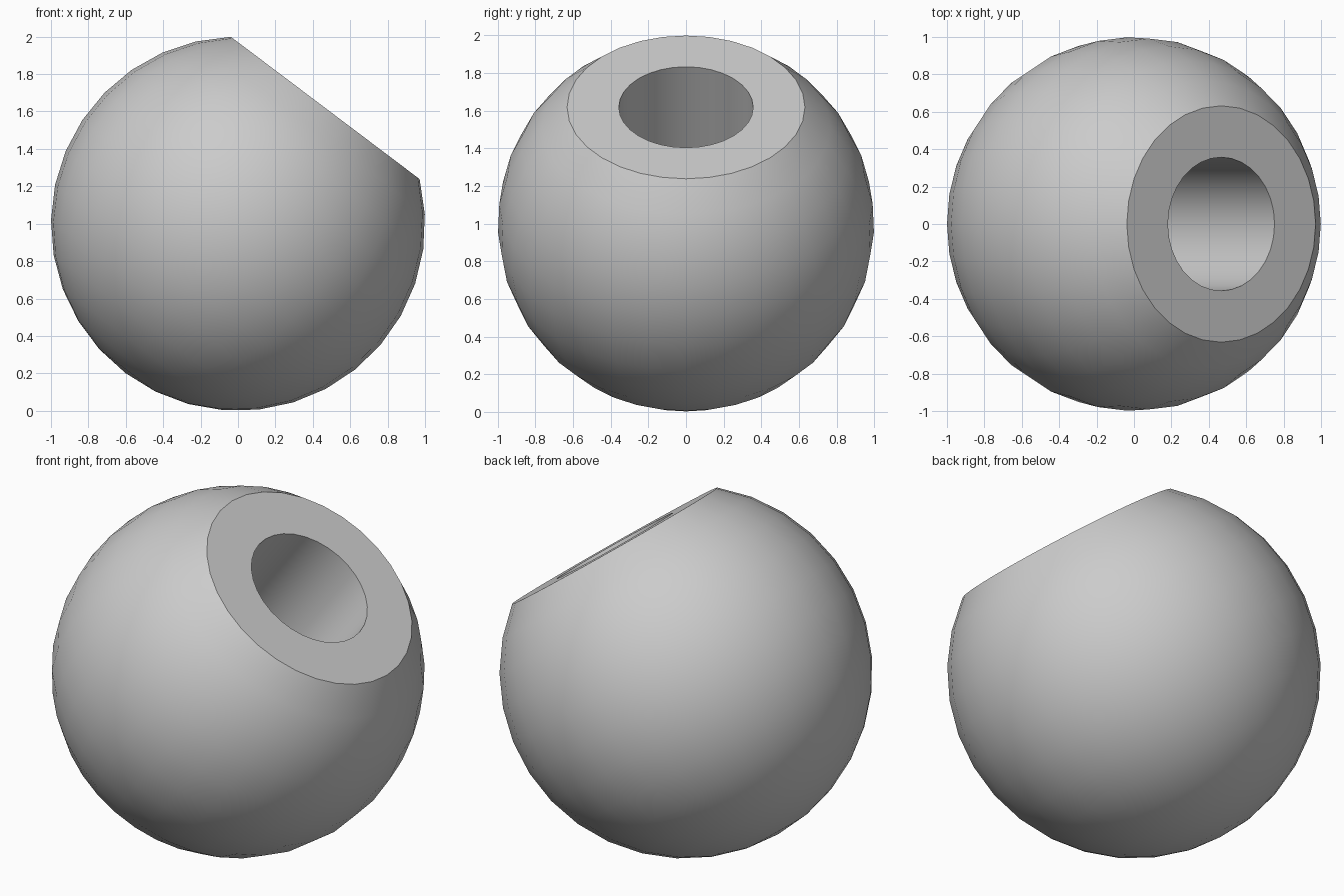
import bpy
import bmesh
import math
from mathutils import Matrix, Vector

cube = bpy.data.objects.get("Cube")
if cube:
    bpy.data.objects.remove(cube, do_unlink=True)

RADIUS = 1.0
CUT_HEIGHT = 0.775      # flat face, measured from the ball centre along the bore axis
BORE_RADIUS = 0.357
BORE_DEPTH = 1.1
TILT = math.radians(37)  # bore axis leans towards +x
SIDES = 32
RINGS = 13

grey = bpy.data.materials.new("plain grey")
grey.use_nodes = True
colour = (0.6, 0.6, 0.6, 1)
grey.diffuse_color = colour
grey.node_tree.nodes["Principled BSDF"].inputs["Base Color"].default_value = colour

# Half profile: ball from its pole up to the flat, then across and down the blind bore
start = math.acos(CUT_HEIGHT / RADIUS)
profile = []
for i in range(RINGS + 1):
    a = math.pi + (start - math.pi) * i / RINGS
    profile.append((RADIUS * math.sin(a) if i else 0, RADIUS * math.cos(a)))
floor = CUT_HEIGHT - BORE_DEPTH
profile += [(BORE_RADIUS, CUT_HEIGHT), (BORE_RADIUS, floor), (0, floor)]

# Lathe the profile about the bore axis
bm = bmesh.new()
verts = [bm.verts.new((r, 0, z)) for r, z in profile]
edges = [bm.edges.new(pair) for pair in zip(verts, verts[1:])]
bmesh.ops.spin(bm, geom=verts + edges, axis=(0, 0, 1), cent=(0, 0, 0),
               angle=math.tau, steps=SIDES, use_duplicate=False)
bmesh.ops.remove_doubles(bm, verts=bm.verts, dist=0.0001)
bmesh.ops.recalc_face_normals(bm, faces=bm.faces)

# Lean the axis and lift the ball onto the ground
bm.transform(Matrix.Translation(Vector((0, 0, RADIUS))) @ Matrix.Rotation(TILT, 4, "Y"))

mesh = bpy.data.meshes.new("bored_ball")
bm.to_mesh(mesh)
bm.free()
mesh.materials.append(grey)
ball = bpy.data.objects.new("bored_ball", mesh)
bpy.context.collection.objects.link(ball)

# Smooth ball and bore wall, crisp rims
bpy.ops.object.select_all(action="DESELECT")
ball.select_set(True)
bpy.context.view_layer.objects.active = ball
bpy.ops.object.shade_smooth_by_angle(angle=math.radians(25))
